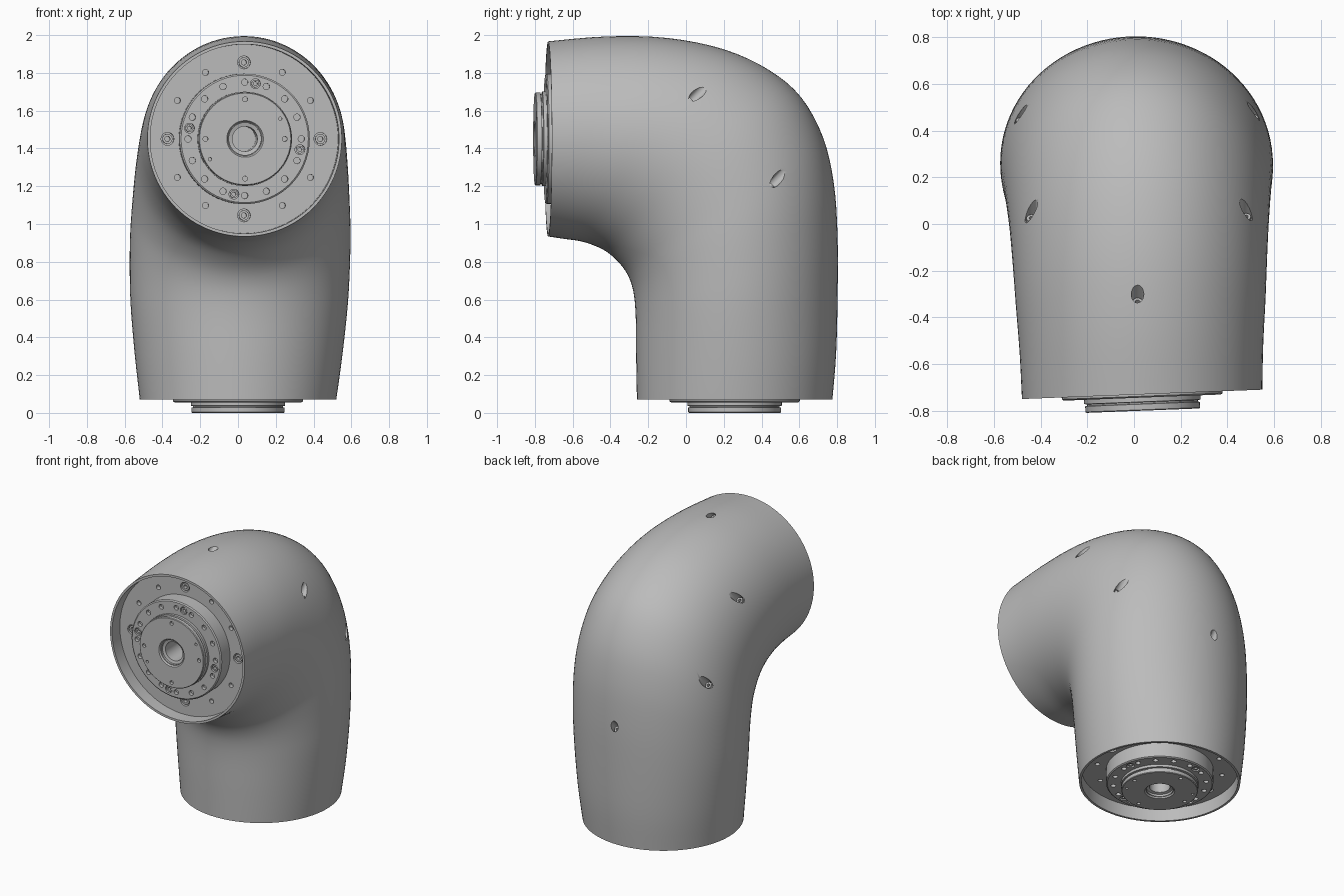
import bpy, bmesh, math
from mathutils import Vector, Matrix

cube = bpy.data.objects.get("Cube")
if cube:
    bpy.data.objects.remove(cube)

grey = bpy.data.materials.new("plain grey")
grey.use_nodes = True
grey.diffuse_color = (0.5, 0.5, 0.5, 1)
bsdf = next(n for n in grey.node_tree.nodes if n.type == 'BSDF_PRINCIPLED')
bsdf.inputs["Base Color"].default_value = (0.5, 0.5, 0.5, 1)
bsdf.inputs["Roughness"].default_value = 0.6

TILT = 0.039      # slight sideways turn of the front opening
RECESS = 0.22     # depth of the open ends


def make(name, bm):
    bmesh.ops.recalc_face_normals(bm, faces=bm.faces)
    mesh = bpy.data.meshes.new(name)
    bm.to_mesh(mesh)
    bm.free()
    mesh.materials.append(grey)
    obj = bpy.data.objects.new(name, mesh)
    bpy.context.collection.objects.link(obj)
    return obj


def activate(obj):
    bpy.ops.object.select_all(action='DESELECT')
    obj.select_set(True)
    bpy.context.view_layer.objects.active = obj


def smooth(obj):
    activate(obj)
    bpy.ops.object.shade_smooth_by_angle(angle=math.radians(32))


def cut(obj, cutter_bm):
    cutter = make("cutter", cutter_bm)
    cutter.hide_render = True
    mod = obj.modifiers.new("holes", 'BOOLEAN')
    mod.operation = 'DIFFERENCE'
    mod.solver = 'EXACT'
    mod.object = cutter
    activate(obj)
    bpy.ops.object.modifier_apply(modifier=mod.name)
    bpy.data.objects.remove(cutter)


def skin(bm, rings):
    for a, b in zip(rings, rings[1:]):
        for k in range(len(a)):
            j = (k + 1) % len(a)
            bm.faces.new((a[k], a[j], b[j], b[k]))


def lathe(bm, profile, matrix, n):
    """Revolve a closed (radius, height) loop around local z."""
    rings = [[bm.verts.new(matrix @ Vector((r * math.cos(t), r * math.sin(t), h)))
              for t in (math.tau * k / n for k in range(n))] for r, h in profile]
    skin(bm, rings + rings[:1])


def drill(bm, matrix, radius, bottom, top, n=20):
    m = matrix @ Matrix.Translation((0, 0, (bottom + top) / 2))
    bmesh.ops.create_cone(bm, cap_ends=True, segments=n, radius1=radius,
                          radius2=radius, depth=top - bottom, matrix=m)


def spline(stations, steps):
    """Smooth interpolation through the stations."""
    s = [stations[0]] + stations + [stations[-1]]
    out = []
    for a, b, c, d in zip(s, s[1:], s[2:], s[3:]):
        for k in range(steps):
            t = k / steps
            out.append([0.5 * (2 * q + (r - p) * t + (2 * p - 5 * q + 4 * r - u) * t ** 2
                               + (3 * q - p - 3 * r + u) * t ** 3)
                        for p, q, r, u in zip(a, b, c, d)])
    return out + [list(stations[-1])]


# Elbow housing: inner y, inner z, outer y, outer z, half width
stations = [
    (-.26, .07, .775, .07, .52), (-.264, .3, .795, .32, .55),
    (-.266, .5, .803, .65, .575), (-.275, .62, .802, .95, .583),
    (-.295, .7, .782, 1.22, .583), (-.33, .765, .725, 1.46, .575),
    (-.385, .825, .61, 1.67, .565), (-.44, .865, .44, 1.815, .555),
    (-.51, .895, .2, 1.925, .545), (-.57, .911, -.1, 1.985, .535),
    (-.65, .922, -.42, 1.993, .522), (-.73, .934, -.73, 1.967, .515)]
sections = spline(stations, 4)
SEG = 96
bm = bmesh.new()


def section_ring(sec, t, scale=1.0, shift=(0, 0, 0)):
    yi, zi, yo, zo, w = sec
    ring = []
    for k in range(SEG):
        a = math.tau * k / SEG
        c, x = scale * math.cos(a), scale * w * math.sin(a)
        p = Vector((x + 0.035 * t, (yi + yo) / 2 + c * (yo - yi) / 2 + TILT * x * t * t,
                    (zi + zo) / 2 + c * (zo - zi) / 2))
        ring.append(bm.verts.new(p + Vector(shift)))
    return ring


up, back = (0, 0, RECESS), (-TILT * RECESS, RECESS, 0)
first, last = sections[0], sections[-1]
rings = [section_ring(first, 0, .965, up), section_ring(first, 0, .97)]
rings += [section_ring(s, i / (len(sections) - 1)) for i, s in enumerate(sections)]
rings += [section_ring(last, 1, .97), section_ring(last, 1, .965, back)]
skin(bm, rings)
bm.faces.new(rings[0])
bm.faces.new(rings[-1])
housing = make("elbow_housing", bm)

# Slanted access holes with sunken screws around the rear cover
direction = Vector((0, 1, 1)).normalized()
turn = direction.to_track_quat('Z', 'Y').to_matrix().to_4x4()
spots = [(0.015, -.3, 2), (0, .8, .92)]
for side in (-1, 1):
    spots += [(side * .46, .06, 1.68), (side * .5, .48, 1.24)]
holes, screws = bmesh.new(), bmesh.new()
for spot in spots:
    hit = housing.closest_point_on_mesh(Vector(spot))[1]
    frame = Matrix.Translation(hit) @ turn
    drill(holes, frame, .027, -.07, .2, 24)
    lathe(screws, [(.021, -.045), (.01, -.045), (.01, -.075), (.021, -.075)], frame, 20)
cut(housing, holes)
smooth(housing)
smooth(make("cover_screws", screws))

# Stepped mounting flange, with its outer face pointing along local z
flange_profile = [
    (.504, -.09), (.345, -.09), (.345, .008), (.337, .014), (.25, .014),
    (.25, .032), (.238, .034), (.238, .04), (.246, .042), (.246, .066), (.242, .07),
    (.097, .07), (.09, .06), (.085, .06), (.085, .045), (.066, .04),
    (.066, -.21), (.504, -.21)]


def polar(frame, radius, degrees, height):
    a = math.radians(degrees)
    return frame @ Matrix.Translation((radius * math.cos(a), radius * math.sin(a), height))


def flange(name, frame):
    bm, holes, screws = bmesh.new(), bmesh.new(), bmesh.new()
    lathe(bm, flange_profile, frame, 80)
    body = make(name, bm)
    for q in range(0, 360, 90):
        # large screws on the back plate and smaller ones on the raised ring
        for r, deg, h, size in ((.405, q, -.09, .034), (.298, q + 79, .014, .026)):
            spot = polar(frame, r, deg, h)
            drill(holes, spot, size, -.03, .02)
            lathe(screws, [(size * .78, -.006), (size * .4, -.006),
                           (size * .4, -.032), (size * .78, -.032)], spot, 18)
        for deg in (30, 60):
            drill(holes, polar(frame, .407, q + deg, -.09), .016, -.03, .02)
        for k in range(4):
            drill(holes, polar(frame, .3, q + 22.5 * k, .014), .017, -.025, .01, 16)
        drill(holes, polar(frame, .21, q, .07), .013, -.02, .02, 16)
    for deg in (30, 210):
        drill(holes, polar(frame, .215, deg, .07), .009, -.02, .02, 12)
    cut(body, holes)
    smooth(body)
    smooth(make(name + "_screws", screws))


def frame_of(x, y, z, origin):
    cols = [Vector(v).normalized() for v in (x, y, z)]
    return Matrix.Translation(origin) @ Matrix(cols).transposed().to_4x4()


flange("front_flange", frame_of((1, TILT, 0), (0, 0, 1), (TILT, -1, 0), (.035, -.73, 1.4505)))
flange("bottom_flange", frame_of((1, 0, 0), (0, -1, 0), (0, 0, -1), (0, .2575, .07)))
